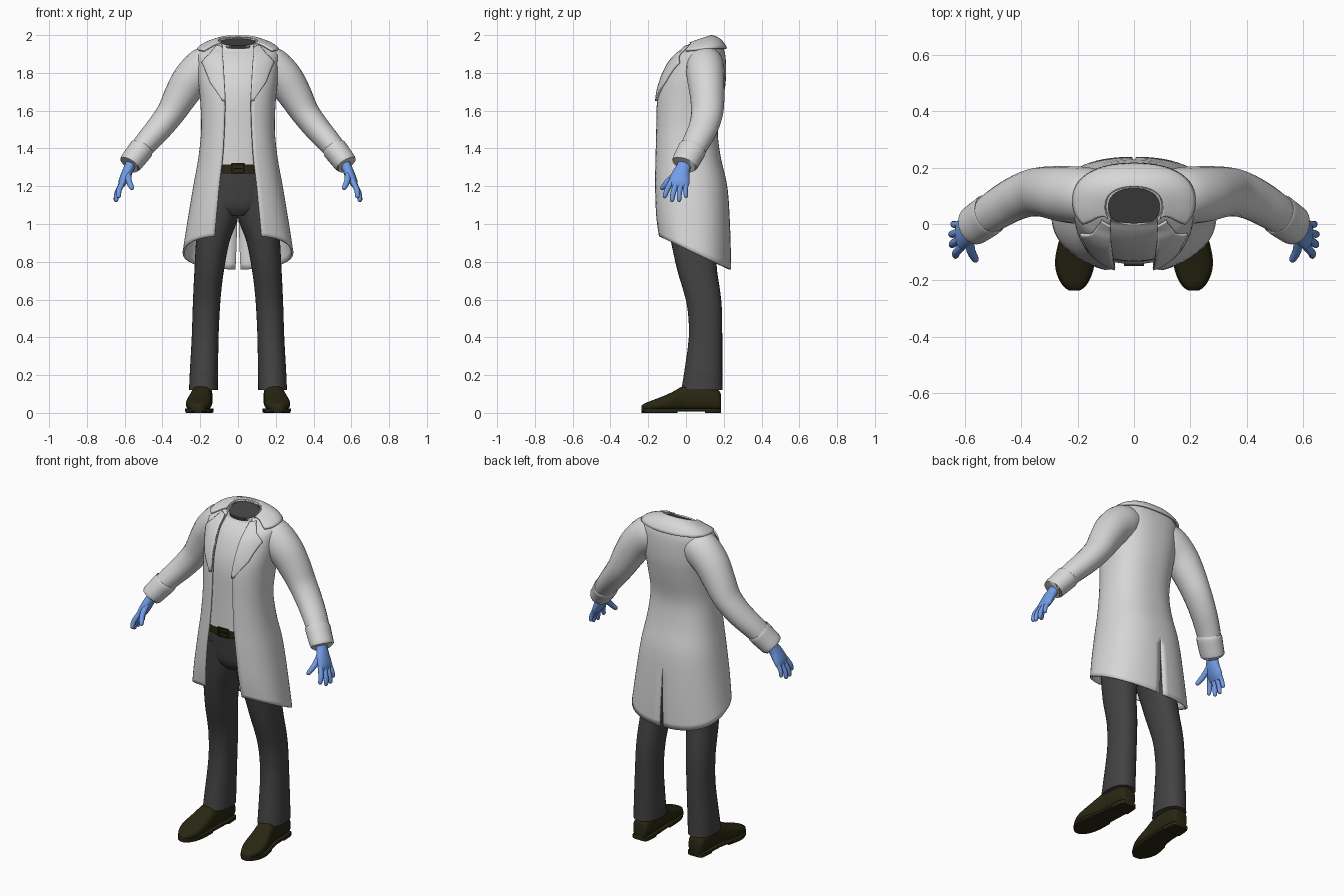
import bpy, bmesh, math
from mathutils import Vector

if "Cube" in bpy.data.objects:
    bpy.data.objects.remove(bpy.data.objects["Cube"])


def material(name, rgb):
    m = bpy.data.materials.new(name)
    m.diffuse_color = (*rgb, 1)
    m.use_nodes = True
    m.node_tree.nodes["Principled BSDF"].inputs["Base Color"].default_value = m.diffuse_color
    return m


WHITE = material("white_cloth", (0.68, 0.68, 0.69))
CHARCOAL = material("charcoal_cloth", (0.055, 0.055, 0.057))
BLUE = material("blue_rubber", (0.17, 0.34, 0.80))
LEATHER = material("dark_leather", (0.022, 0.020, 0.006))


def sample(table, u):
    """Catmull-Rom lookup in a table of rows."""
    i = min(int(u), len(table) - 2)
    t = u - i
    last = len(table) - 1
    a, b, c, d = (table[min(max(k, 0), last)] for k in (i - 1, i, i + 1, i + 2))
    return [0.5 * (2 * q + (r - p) * t + (2 * p - 5 * q + 4 * r - s) * t * t
                   + (3 * q - p - 3 * r + s) * t ** 3) for p, q, r, s in zip(a, b, c, d)]


def lerp_table(pairs, u):
    for (a, p), (b, q) in zip(pairs, pairs[1:]):
        if u <= b:
            return p + (q - p) * max(0, (u - a) / (b - a))
    return pairs[-1][1]


def steps(a, b, n):
    return [a + (b - a) * i / n for i in range(n + 1)]


def spow(v, e):
    return math.copysign(abs(v) ** e, v)


def loft(name, rings, mat, closed=True, caps=True, mirror=False, thick=0):
    """Skin a list of point rings."""
    bm = bmesh.new()
    rows = [[bm.verts.new(p) for p in r] for r in rings]
    n = len(rows[0])
    for lo, hi in zip(rows, rows[1:]):
        for j in range(n if closed else n - 1):
            k = (j + 1) % n
            bm.faces.new((lo[j], lo[k], hi[k], hi[j]))
    if closed and caps:
        bm.faces.new(rows[0][::-1])
        bm.faces.new(rows[-1])
        bmesh.ops.recalc_face_normals(bm, faces=bm.faces)
    me = bpy.data.meshes.new(name)
    bm.to_mesh(me)
    bm.free()
    me.materials.append(mat)
    ob = bpy.data.objects.new(name, me)
    bpy.context.collection.objects.link(ob)
    bpy.ops.object.select_all(action='DESELECT')
    ob.select_set(True)
    bpy.context.view_layer.objects.active = ob
    bpy.ops.object.shade_smooth_by_angle(angle=math.radians(45))
    if mirror:
        ob.modifiers.new("Mirror", 'MIRROR')
    if thick:
        s = ob.modifiers.new("Solidify", 'SOLIDIFY')
        s.thickness, s.offset = thick, -1
    return ob


def hoop(z, cx, rx, f, b, tilt=0, e=0.9, n=32):
    """Horizontal ring between front f and back b."""
    cy, ry = (f + b) / 2, (b - f) / 2
    pts = []
    for i in range(n):
        a = 2 * math.pi * i / n
        y = -ry * spow(math.cos(a), e)
        pts.append(Vector((cx + rx * spow(math.sin(a), e), cy + y, z + tilt * y)))
    return pts


def tube(name, path, mat, n=20, sub=4):
    """Limb along rows of x, y, z, in-plane radius, depth radius."""
    us = steps(0, len(path) - 1, (len(path) - 1) * sub)
    rows = [sample(path, u) for u in us]
    rings = []
    for i, r in enumerate(rows):
        p = Vector(r[:3])
        t = (Vector(rows[min(i + 1, len(rows) - 1)][:3]) - Vector(rows[max(i - 1, 0)][:3])).normalized()
        v = (Vector((0, 1, 0)) - t * t.y).normalized()
        w = t.cross(v)
        rings.append([p + w * r[3] * math.cos(a) + v * r[4] * math.sin(a)
                      for a in (2 * math.pi * k / n for k in range(n))])
    return loft(name, rings, mat, mirror=True)


# Coat rows: height, half width, front y, back y, tilt, half opening
COAT = [(0.85, .293, -.155, .238, -.46, .125), (1.0, .27, -.17, .235, -.25, .115),
        (1.2, .237, -.175, .22, -.05, .10), (1.35, .21, -.17, .185, 0, .083),
        (1.5, .195, -.165, .168, 0, .074), (1.65, .20, -.16, .195, 0, .07),
        (1.75, .21, -.14, .21, 0, .075), (1.84, .215, -.10, .212, 0, .08),
        (1.90, .215, -.06, .205, .08, .085), (1.935, .185, -.03, .185, .2, .085),
        (1.957, .135, -.015, .155, .3, .085), (1.967, .10, -.01, .13, .35, .085)]
TOP = len(COAT) - 1
E = 0.85


def coat_point(u, phi):
    z, rx, f, b, tilt, _ = sample(COAT, u)
    y = -(b - f) / 2 * spow(math.cos(phi), E)
    return Vector((rx * spow(math.sin(phi), E), (f + b) / 2 + y, z + tilt * y))


def phi_at(u, x):
    return math.asin(min(max(x, 0) / sample(COAT, u)[1], .98) ** (1 / E))


def edge_phi(u):
    return phi_at(u, sample(COAT, u)[5])


def raised(u, phi, off):
    du, dp = coat_point(u, phi), 1e-3
    tu = coat_point(min(u + dp, TOP), phi) - coat_point(min(u + dp, TOP) - 2 * dp, phi)
    tp = coat_point(u, phi + dp) - coat_point(u, phi - dp)
    return du + tp.cross(tu).normalized() * off


# Coat body, open in front, with a back vent
rings = []
for u in steps(0, TOP, TOP * 4):
    gap = .014 * max(0, 1 - u / 1.8)
    end = math.pi - phi_at(u, gap)
    rings.append([coat_point(u, p) for p in steps(edge_phi(u), end, 28)])
loft("coat_body", rings, WHITE, closed=False, mirror=True, thick=.012)

# Lapels
width = [(5, .08), (6, .145), (7.2, .187), (8.1, .147), (9.5, .12), (11, .1)]
loft("coat_lapel", [[raised(u, p, .010) for p in
                     steps(edge_phi(u) - .02, max(edge_phi(u) + .01, phi_at(u, lerp_table(width, u))), 8)]
                    for u in steps(5, 10, 30)], WHITE, closed=False, mirror=True, thick=.009)

# Folded collar
rings = []
for t in steps(0, 1, 10):
    row = []
    for s in steps(0, 1, 24):
        u = 8.5 - .25 * s + (TOP - 8.5 + .25 * s) * t
        start = phi_at(u, lerp_table([(8.5, .175), (9.5, .14), (11, .09)], u))
        row.append(raised(u, start + (math.pi - start) * s, .017 - .008 * t))
    rings.append(row)
loft("coat_collar", rings, WHITE, closed=False, mirror=True, thick=.012)

# Sleeves and turned cuffs
tube("sleeve", [(.08, .10, 1.86, .07, .08), (.16, .10, 1.84, .105, .10), (.24, .105, 1.775, .10, .10),
                (.30, .112, 1.685, .09, .092), (.355, .112, 1.59, .076, .085), (.42, .09, 1.505, .069, .078),
                (.49, .05, 1.425, .062, .072), (.56, .0, 1.335, .054, .064)], WHITE)
tube("cuff", [(.508, .037, 1.403, .058, .066), (.512, .034, 1.397, .066, .075),
              (.54, .014, 1.36, .064, .074), (.57, -.006, 1.322, .061, .071),
              (.573, -.008, 1.318, .054, .064)], WHITE)

# Shirt with the neck opening
rings = []
for u in steps(2.75, TOP, 34):
    z, rx, f, b, tilt, _ = sample(COAT, u)
    d = min(.03, .006 + .012 * (TOP - u))
    rings.append(hoop(z, 0, rx - d * .6 - .006, f + d, b - d * .7, tilt, E, 40))
loft("shirt", rings, WHITE, caps=False)
hole = [p - Vector((0, 0, .008)) for p in rings[-1]]
loft("neck_opening", [[p - Vector((0, 0, .01)) for p in hole], hole], CHARCOAL)

# Trousers
LEG = [(.12, .183, .076, -.025, .193), (.2, .181, .075, -.012, .192), (.4, .174, .071, .015, .192),
       (.55, .168, .072, .008, .19), (.65, .162, .074, -.015, .18), (.75, .153, .078, -.045, .165),
       (.9, .135, .088, -.078, .155), (1.0, .113, .103, -.092, .16), (1.08, .098, .108, -.10, .165),
       (1.2, .085, .11, -.11, .16)]
loft("trouser_leg", [hoop(*sample(LEG, u)) for u in steps(0, 9, 27)], CHARCOAL, mirror=True)
HIPS = [(1.045, 0, .10, -.075, .13), (1.09, 0, .17, -.105, .16), (1.18, 0, .195, -.118, .165),
        (1.3, 0, .185, -.128, .145)]
loft("trouser_hips", [hoop(*sample(HIPS, u)) for u in steps(0, 3, 9)], CHARCOAL)

# Belt and buckle
loft("belt", [hoop(z, 0, .19, -.141, .15) for z in (1.268, 1.32)], LEATHER)
for name, x, z, w, h in (("buckle_top", 0, 1.318, .034, .004), ("buckle_bottom", 0, 1.27, .034, .004),
                         ("buckle_side", .032, 1.294, .004, .026), ("buckle_pin", 0, 1.294, .02, .003)):
    loft(name, [[(x + a * w, y, z + b * h) for a, b in ((-1, -1), (1, -1), (1, 1), (-1, 1))]
                for y in (-.149, -.137)], LEATHER, mirror=name == "buckle_side")

# Gloves
tube("glove_palm", [(.55, .006, 1.355, .032, .042), (.573, -.012, 1.305, .028, .037),
                    (.592, -.028, 1.262, .027, .048), (.612, -.037, 1.22, .022, .055),
                    (.622, -.042, 1.193, .012, .046)], BLUE)
for name, a, b, r in (("index", (.608, -.078, 1.225), (.632, -.115, 1.137), .0135),
                      ("middle", (.614, -.052, 1.215), (.645, -.075, 1.117), .0135),
                      ("ring", (.614, -.026, 1.215), (.648, -.036, 1.117), .013),
                      ("little", (.608, .001, 1.225), (.641, .002, 1.138), .012),
                      ("thumb", (.582, -.045, 1.275), (.557, -.132, 1.183), .015)):
    a, b = Vector(a), Vector(b)
    bend = Vector((.009, -.004, 0))
    tube("glove_" + name, [(*(a.lerp(b, t) + bend * k), r * s, r * s) for t, k, s in
                           ((0, 0, 1.1), (.5, 1, 1.05), (.85, .4, .9), (.96, .1, .65), (1, 0, .2))],
         BLUE, n=12, sub=2)

# Shoes: y, centre x, half width, top height
SHOE = [(.186, .186, .03, .09), (.172, .186, .047, .12), (.10, .187, .053, .145), (.03, .19, .053, .15),
        (-.02, .195, .056, .14), (-.07, .202, .063, .112), (-.13, .209, .067, .085),
        (-.18, .211, .058, .066), (-.22, .211, .036, .05), (-.236, .211, .014, .036)]


def shoe_part(name, e, grow, low, high, u0=0, u1=9):
    rings = []
    for u in steps(u0, u1, int((u1 - u0) * 3)):
        y, cx, w, h = sample(SHOE, u)
        top = high or h
        rings.append([(cx + (w + grow) * spow(math.cos(a), e), y,
                       (low + top) / 2 + (top - low) / 2 * spow(math.sin(a), e))
                      for a in (2 * math.pi * (k + .5) / 24 for k in range(24))])
    loft(name, rings, LEATHER, mirror=True)


shoe_part("shoe_upper", .75, 0, .012, None)
shoe_part("shoe_sole", .2, .004, .008, .024)
shoe_part("shoe_heel", .2, .004, 0, .02, 0, 2)
shoe_part("shoe_tread", .2, .002, 0, .012, 4.5, 9)
